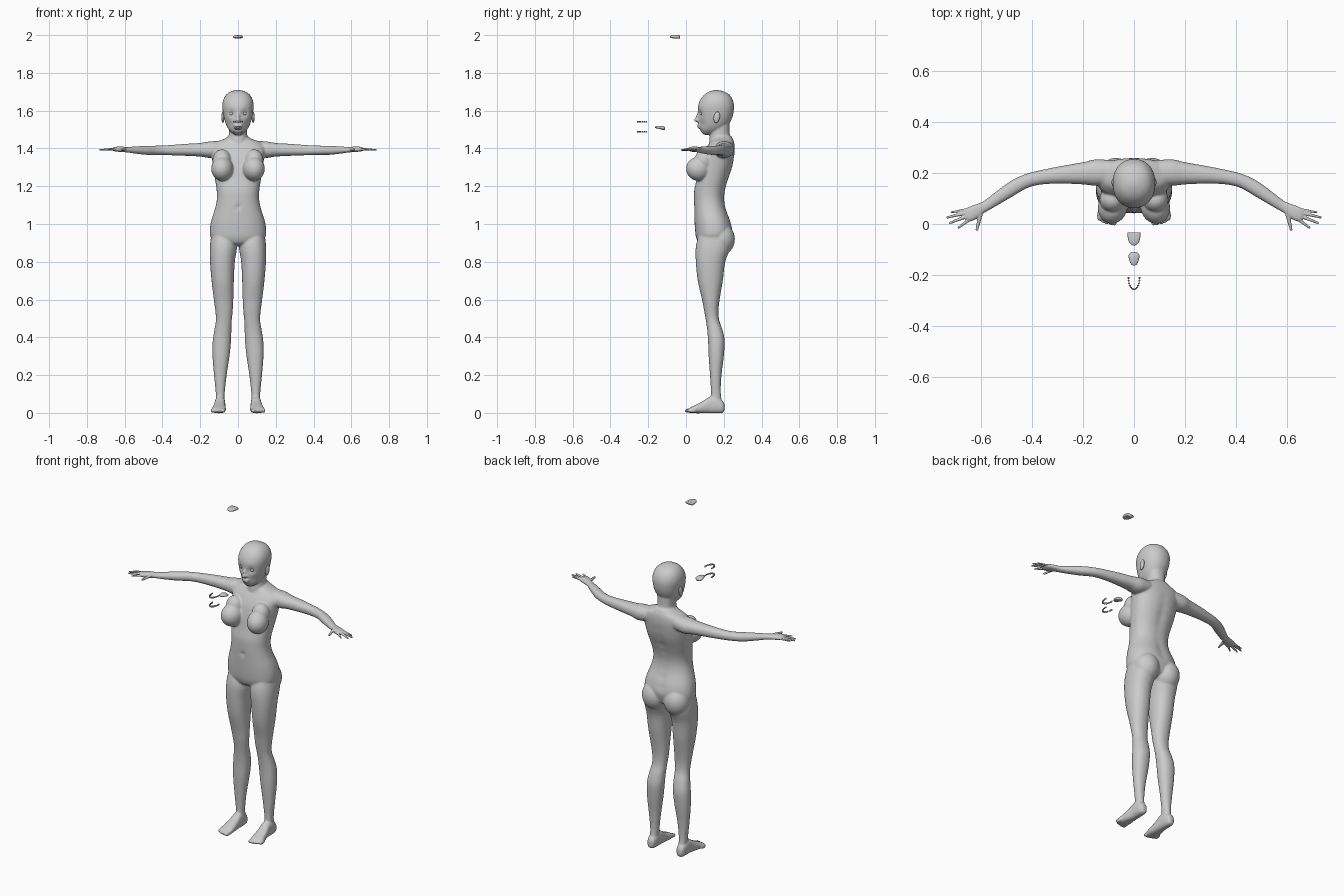
import bpy, bmesh, math
from mathutils import Vector, Matrix


def catmull(a, b, c, d, t):
    return 0.5 * (2 * b + (c - a) * t + (2 * a - 5 * b + 4 * c - d) * t * t
                  + (3 * b - a - 3 * c + d) * t ** 3)


def loft(bm, axis, rows, e=2.2, seg=32, sub=4):
    """Skin rows of (position, u_low, u_high, v_low, v_high) along an axis."""
    dense = []
    for i in range(len(rows) - 1):
        q = [rows[max(i - 1, 0)], rows[i], rows[i + 1], rows[min(i + 2, len(rows) - 1)]]
        dense += [[catmull(*c, k / sub) for c in zip(*q)] for k in range(sub)]
    dense.append(rows[-1])
    u, v = [k for k in range(3) if k != axis]
    rings = []
    for p, u0, u1, v0, v1 in dense:
        ring = []
        for k in range(seg):
            a = 2 * math.pi * k / seg
            c, s = math.cos(a), math.sin(a)
            co = Vector()
            co[axis] = p
            co[u] = (u0 + u1) / 2 + (u1 - u0) / 2 * math.copysign(abs(c) ** (2 / e), c)
            co[v] = (v0 + v1) / 2 + (v1 - v0) / 2 * math.copysign(abs(s) ** (2 / e), s)
            ring.append(bm.verts.new(co))
        rings.append(ring)
    for r, t in zip(rings, rings[1:]):
        for k in range(seg):
            n = (k + 1) % seg
            bm.faces.new((r[k], r[n], t[n], t[k]))
    bm.faces.new(rings[0])
    bm.faces.new(rings[-1])
    return [w for r in rings for w in r]


def blob(bm, c, r, rot=0, axis='Z'):
    m = Matrix.Translation(c) @ Matrix.Rotation(rot, 4, axis) @ Matrix.Diagonal((*r, 1))
    bmesh.ops.create_uvsphere(bm, u_segments=24, v_segments=16, radius=1, matrix=m)


def finger(bm, p, q, r0, r1):
    p, q = Vector(p), Vector(q)
    d = q - p
    m = Matrix.Translation((p + q) / 2) @ d.to_track_quat('Z', 'Y').to_matrix().to_4x4()
    bmesh.ops.create_cone(bm, cap_ends=True, segments=16, radius1=r0, radius2=r1,
                          depth=d.length, matrix=m)
    blob(bm, p, (r0,) * 3)
    blob(bm, q, (r1,) * 3)


def push(verts, centre, radius, move):
    for w in verts:
        d = (w.co - Vector(centre)).length / radius
        w.co += Vector(move) * math.exp(-d * d)


def mirror(bm):
    g = bmesh.ops.duplicate(bm, geom=bm.verts[:] + bm.edges[:] + bm.faces[:])['geom']
    for w in g:
        if isinstance(w, bmesh.types.BMVert):
            w.co.x *= -1


def finish(bm, name, voxel=0, smooth=0, flat=False):
    bmesh.ops.recalc_face_normals(bm, faces=bm.faces)
    me = bpy.data.meshes.new(name)
    bm.to_mesh(me)
    bm.free()
    for p in me.polygons:
        p.use_smooth = not flat
    ob = bpy.data.objects.new(name, me)
    bpy.context.collection.objects.link(ob)
    if voxel:
        m = ob.modifiers.new("blend", 'REMESH')
        m.mode, m.voxel_size, m.use_smooth_shade = 'VOXEL', voxel, True
    if smooth:
        m = ob.modifiers.new("soften", 'SMOOTH')
        m.factor, m.iterations = 0.5, smooth
    return ob


# Body: paired parts first
bm = bmesh.new()
# leg
loft(bm, 2, [(.95, .015, .14, .07, .235), (.88, .005, .149, .052, .236), (.80, .017, .148, .052, .208),
             (.70, .022, .140, .062, .195), (.60, .025, .128, .085, .178), (.54, .028, .120, .096, .172),
             (.49, .033, .117, .105, .176), (.44, .035, .125, .112, .193), (.38, .037, .134, .117, .205),
             (.30, .045, .135, .120, .200), (.20, .060, .127, .127, .188), (.11, .070, .118, .132, .184),
             (.05, .072, .116, .128, .192)])
# foot and toes
loft(bm, 1, [(.204, .083, .107, .012, .045), (.193, .073, .118, .0, .065), (.16, .068, .123, -.002, .085),
             (.125, .067, .124, -.002, .085), (.09, .066, .130, -.002, .062), (.05, .064, .138, -.002, .042),
             (.018, .066, .143, .0, .027)], e=2.5)
for i in range(5):
    blob(bm, (.076 + .0155 * i, .014 + .0012 * i * i, .012), (.0095 - .0006 * i, .022, .012))
# arm
loft(bm, 0, [(.09, .155, .25, 1.36, 1.44), (.15, .150, .253, 1.350, 1.437), (.20, .155, .242, 1.357, 1.429),
             (.28, .158, .228, 1.361, 1.424), (.36, .155, .212, 1.364, 1.418), (.42, .140, .197, 1.366, 1.415),
             (.48, .105, .170, 1.366, 1.414), (.54, .070, .127, 1.372, 1.411), (.58, .047, .096, 1.378, 1.408),
             (.61, .030, .078, 1.381, 1.407)])
# chest and seat volumes
blob(bm, (.083, .068, 1.292), (.058, .068, .064), .25)
blob(bm, (.085, .095, 1.335), (.05, .05, .06))
blob(bm, (.071, .185, .92), (.073, .074, .085))
mirror(bm)
# torso
torso = loft(bm, 2, [(.885, -.06, .06, .09, .19), (.90, -.11, .11, .066, .225), (.93, -.144, .144, .053, .238),
                     (.97, -.149, .149, .048, .245), (1.02, -.141, .141, .045, .235), (1.08, -.122, .122, .043, .212),
                     (1.13, -.112, .112, .042, .203), (1.18, -.113, .113, .044, .208), (1.24, -.122, .122, .057, .226),
                     (1.30, -.131, .131, .068, .246), (1.36, -.14, .14, .085, .256), (1.40, -.147, .147, .105, .258),
                     (1.43, -.125, .125, .125, .255), (1.45, -.075, .075, .135, .248), (1.465, -.05, .05, .145, .24)],
             e=2.3, seg=64)
for k in range(8):
    push(torso, (0, .23, 1.0 + .05 * k), .025, (0, -.006, 0))
push(torso, (0, .043, 1.09), .012, (0, .008, 0))
# neck
loft(bm, 2, [(1.42, -.056, .056, .122, .245), (1.45, -.051, .051, .124, .238), (1.48, -.048, .048, .129, .231),
             (1.52, -.049, .049, .135, .230), (1.56, -.05, .05, .14, .23)])
# head
head = loft(bm, 2, [(1.472, -.014, .014, .098, .125), (1.480, -.028, .028, .086, .155), (1.495, -.045, .045, .077, .19),
                    (1.515, -.058, .058, .070, .215), (1.54, -.068, .068, .066, .234), (1.57, -.076, .076, .064, .247),
                    (1.60, -.081, .081, .062, .253), (1.63, -.083, .083, .065, .254), (1.66, -.077, .077, .077, .246),
                    (1.685, -.062, .062, .097, .229), (1.70, -.041, .041, .120, .205), (1.709, -.013, .013, .147, .173)],
            seg=64)
for s in (1, -1):
    push(head, (s * .034, .072, 1.585), .018, (0, .010, 0))
    push(head, (s * .045, .085, 1.53), .022, (-s * .003, .004, 0))
# nose and lips
blob(bm, (0, .062, 1.565), (.009, .011, .03), -.3, 'X')
blob(bm, (0, .058, 1.550), (.011, .016, .009))
for s in (1, -1):
    blob(bm, (s * .010, .064, 1.548), (.008, .010, .007))
blob(bm, (0, .070, 1.523), (.024, .011, .007))
blob(bm, (0, .071, 1.512), (.020, .011, .007))
finish(bm, "body", .005, 5)

# Hands: palm, four fingers and thumb
bm = bmesh.new()
loft(bm, 0, [(.585, .046, .090, 1.381, 1.407), (.605, .028, .082, 1.381, 1.409), (.63, .014, .073, 1.382, 1.410),
             (.65, .010, .065, 1.384, 1.408), (.662, .020, .056, 1.388, 1.404)], e=2.5)
for p, q, r in [((.645, .058), (.715, .046), .0065), ((.655, .044), (.731, .026), .0075),
                ((.655, .030), (.721, .004), .0075), ((.645, .017), (.687, -.014), .007),
                ((.602, .036), (.615, -.021), .009)]:
    finger(bm, (*p, 1.397), (*q, 1.392), r, r * .6)
mirror(bm)
finish(bm, "hands", .0025, 3)

# Ears and eyes
bm = bmesh.new()
blob(bm, (.080, .163, 1.565), (.008, .016, .030), -.2, 'X')
mirror(bm)
finish(bm, "ears")
bm = bmesh.new()
blob(bm, (.033, .087, 1.585), (.014, .013, .011))
mirror(bm)
finish(bm, "eyes")

# Loose mouth parts in front of and above the figure
bm = bmesh.new()
loft(bm, 1, [(-.033, -.026, .026, 1.982, 1.999), (-.05, -.025, .025, 1.982, 2.0), (-.068, -.021, .021, 1.983, 2.0),
             (-.079, -.013, .013, 1.985, 1.998), (-.084, -.005, .005, 1.988, 1.995)], e=2.6, seg=24)
finish(bm, "mouth_lining")
bm = bmesh.new()
loft(bm, 1, [(-.11, -.012, .012, 1.499, 1.512), (-.122, -.021, .021, 1.498, 1.519), (-.14, -.019, .019, 1.503, 1.520),
             (-.155, -.013, .013, 1.506, 1.518), (-.163, -.005, .005, 1.509, 1.515)], seg=24)
finish(bm, "tongue")
for name, z, w in (("upper_teeth", 1.541, .0225), ("lower_teeth", 1.488, .021)):
    bm = bmesh.new()
    for k in range(14):
        a = math.pi * k / 13
        m = (Matrix.Translation((w * math.cos(a), -.211 - .045 * math.sin(a), z))
             @ Matrix.Rotation(math.atan2(-.045 * math.sin(a), w * math.cos(a)), 4, 'Z')
             @ Matrix.Diagonal((.005, .0075, .009, 1)))
        bmesh.ops.create_cube(bm, size=1, matrix=m)
    bmesh.ops.bevel(bm, geom=bm.edges[:], offset=.001, segments=1, affect='EDGES')
    finish(bm, name, flat=True)
